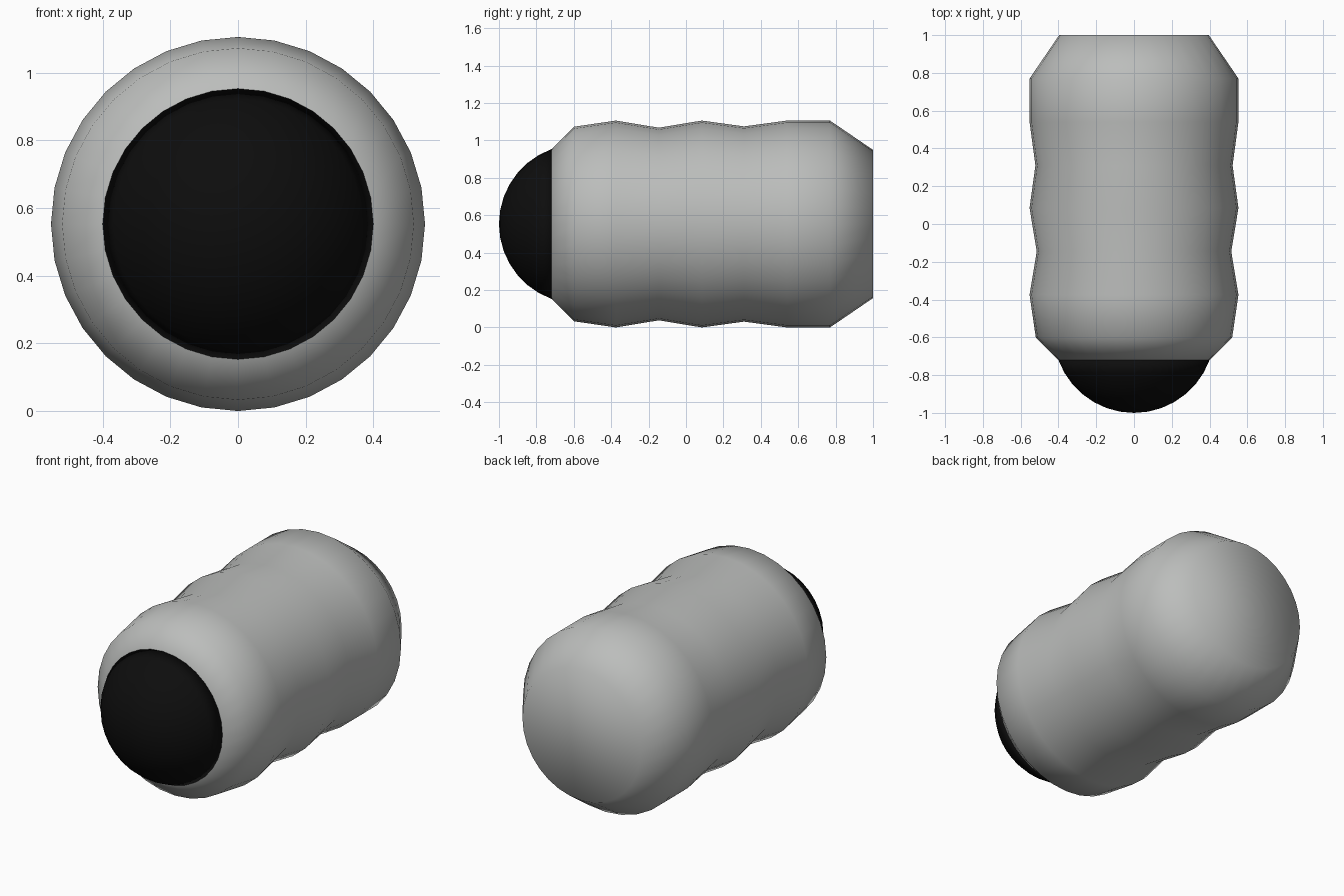
import bpy, bmesh, math

if "Cube" in bpy.data.objects:
    bpy.data.objects.remove(bpy.data.objects["Cube"])

SIDES = 32
AXIS_Z = 0.553   # height of the long axis


def material(name, rgb):
    m = bpy.data.materials.new(name)
    m.diffuse_color = (*rgb, 1.0)
    m.use_nodes = True
    m.node_tree.nodes["Principled BSDF"].inputs["Base Color"].default_value = m.diffuse_color
    return m


def lathe(name, profile, mat, cap_back=False, tip=None):
    """Revolve (y, radius) points about the long axis, front to back."""
    bm = bmesh.new()
    rings = []
    for y, r in profile:
        ring = []
        for i in range(SIDES):
            a = 2 * math.pi * i / SIDES
            ring.append(bm.verts.new((r * math.cos(a), y, AXIS_Z + r * math.sin(a))))
        rings.append(ring)
    for a, b in zip(rings, rings[1:]):
        for i in range(SIDES):
            j = (i + 1) % SIDES
            bm.faces.new((a[i], a[j], b[j], b[i]))
    if cap_back:
        bm.faces.new(rings[-1])
    if tip is not None:
        point = bm.verts.new((0, tip, AXIS_Z))
        for i in range(SIDES):
            bm.faces.new((point, rings[0][(i + 1) % SIDES], rings[0][i]))
    else:
        bm.faces.new(rings[0])
    bmesh.ops.recalc_face_normals(bm, faces=bm.faces)
    for f in bm.faces:
        f.smooth = True
    mesh = bpy.data.meshes.new(name)
    bm.to_mesh(mesh)
    bm.free()
    mesh.materials.append(mat)
    ob = bpy.data.objects.new(name, mesh)
    bpy.context.collection.objects.link(ob)
    return ob


grey = material("grey", (0.5, 0.51, 0.5))
black = material("black", (0.004, 0.004, 0.004))

# Ribbed barrel with a chamfered, flat back
lathe("barrel", [(-0.72, 0.40), (-0.60, 0.52), (-0.375, 0.553), (-0.145, 0.515),
                 (0.085, 0.553), (0.31, 0.522), (0.54, 0.553), (0.77, 0.553),
                 (1.0, 0.396)], grey, cap_back=True)

# Domed front lens: a spherical cap
R = 0.426
CENTRE = -1.0 + R
edge = math.acos((0.72 + CENTRE) / R)
STEPS = 7
dome = [(CENTRE - R * math.cos(edge * k / STEPS), R * math.sin(edge * k / STEPS))
        for k in range(1, STEPS + 1)]
lathe("front_lens", dome, black, cap_back=True, tip=-1.0)
